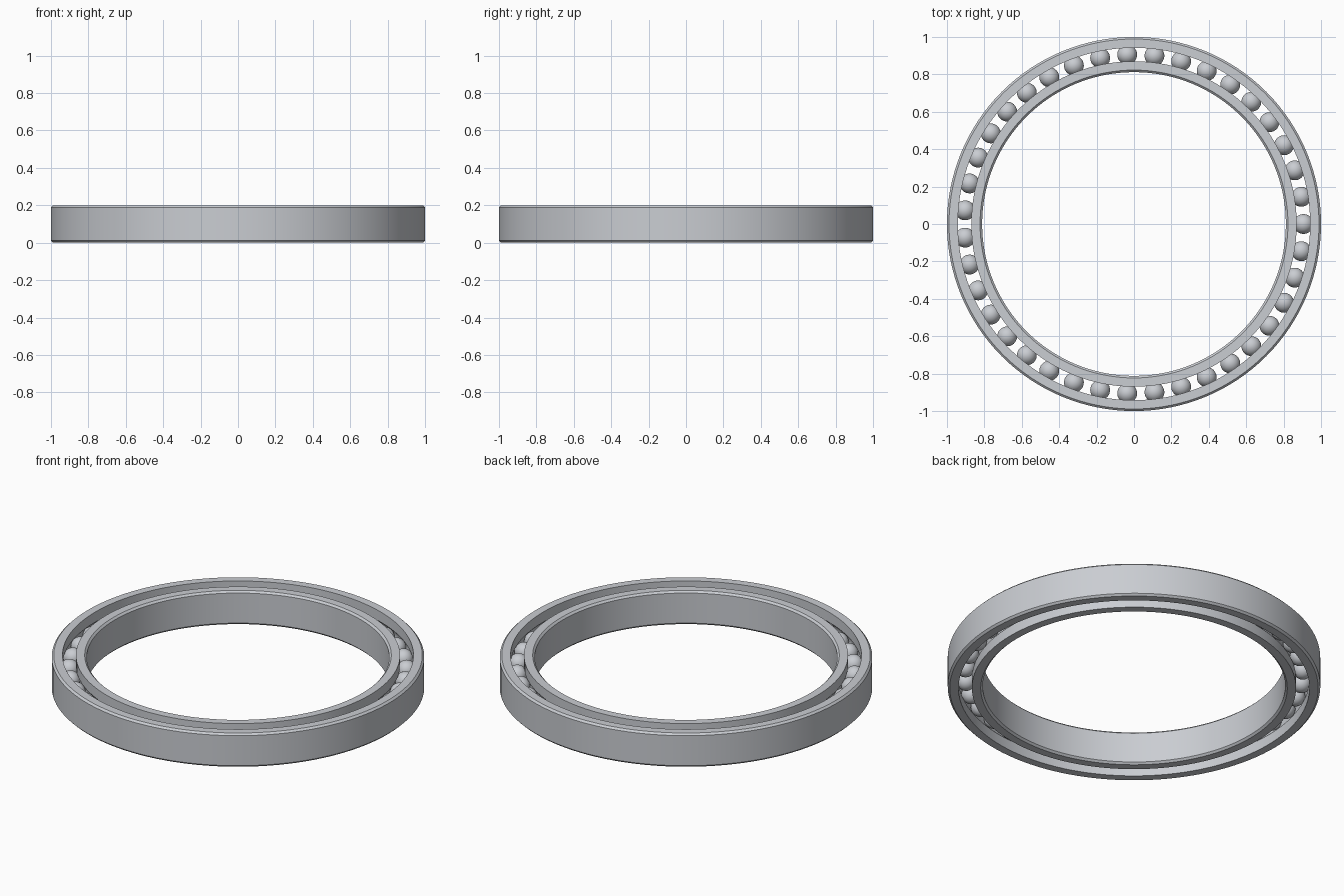
import bpy
import bmesh
from math import pi, sin, cos, asin, radians

PITCH = 0.906      # radius of the ball circle
HALF_GAP = 0.036   # from ball circle to each ring's shoulder
HALF_WALL = 0.094  # from ball circle to outer face or bore
HEIGHT = 0.2
MID = HEIGHT / 2
BALL_R = 0.053
BALLS = 39
SEGMENTS = 128
CHAMFER = 0.011

cube = bpy.data.objects.get("Cube")
if cube:
    bpy.data.objects.remove(cube, do_unlink=True)

steel = bpy.data.materials.new("brushed_steel")
steel.use_nodes = True
colour = (0.59, 0.61, 0.645, 1)
steel.diffuse_color = colour
steel.node_tree.nodes["Principled BSDF"].inputs["Base Color"].default_value = colour


def add_object(name, bm, angle):
    bmesh.ops.recalc_face_normals(bm, faces=bm.faces)
    mesh = bpy.data.meshes.new(name)
    bm.to_mesh(mesh)
    bm.free()
    mesh.materials.append(steel)
    obj = bpy.data.objects.new(name, mesh)
    bpy.context.collection.objects.link(obj)
    bpy.ops.object.select_all(action="DESELECT")
    obj.select_set(True)
    bpy.context.view_layer.objects.active = obj
    bpy.ops.object.shade_smooth_by_angle(angle=radians(angle))
    return obj


def race_ring(name, side):
    """Lathe a ring with a ball groove; side is +1 for outer, -1 for inner."""
    groove_r = BALL_R + 0.001
    # chamfered wall, given as distance from the ball circle and height
    profile = [(HALF_GAP, 0), (HALF_WALL - CHAMFER, 0), (HALF_WALL, CHAMFER),
               (HALF_WALL, HEIGHT - CHAMFER), (HALF_WALL - CHAMFER, HEIGHT),
               (HALF_GAP, HEIGHT)]
    # groove arc from the top shoulder to the bottom one
    reach = asin((groove_r ** 2 - HALF_GAP ** 2) ** 0.5 / groove_r)
    steps = 10
    for i in range(steps + 1):
        a = reach * (1 - 2 * i / steps)
        profile.append((groove_r * cos(a), MID + groove_r * sin(a)))

    bm = bmesh.new()
    loops = []
    for s in range(SEGMENTS):
        t = 2 * pi * s / SEGMENTS
        loops.append([bm.verts.new(((PITCH + side * d) * cos(t),
                                    (PITCH + side * d) * sin(t), z))
                      for d, z in profile])
    n = len(profile)
    for s in range(SEGMENTS):
        a, b = loops[s], loops[(s + 1) % SEGMENTS]
        for i in range(n):
            j = (i + 1) % n
            bm.faces.new((a[i], b[i], b[j], a[j]))
    return add_object(name, bm, 30)


race_ring("outer_ring", 1)
race_ring("inner_ring", -1)

# Balls share one mesh
bm = bmesh.new()
bmesh.ops.create_uvsphere(bm, u_segments=32, v_segments=16, radius=BALL_R)
first = add_object("ball_1", bm, 60)
for k in range(BALLS):
    ball = first
    if k:
        ball = bpy.data.objects.new(f"ball_{k + 1}", first.data)
        bpy.context.collection.objects.link(ball)
    t = 2 * pi * k / BALLS
    ball.location = (PITCH * cos(t), PITCH * sin(t), MID)
    ball.rotation_euler.z = t
